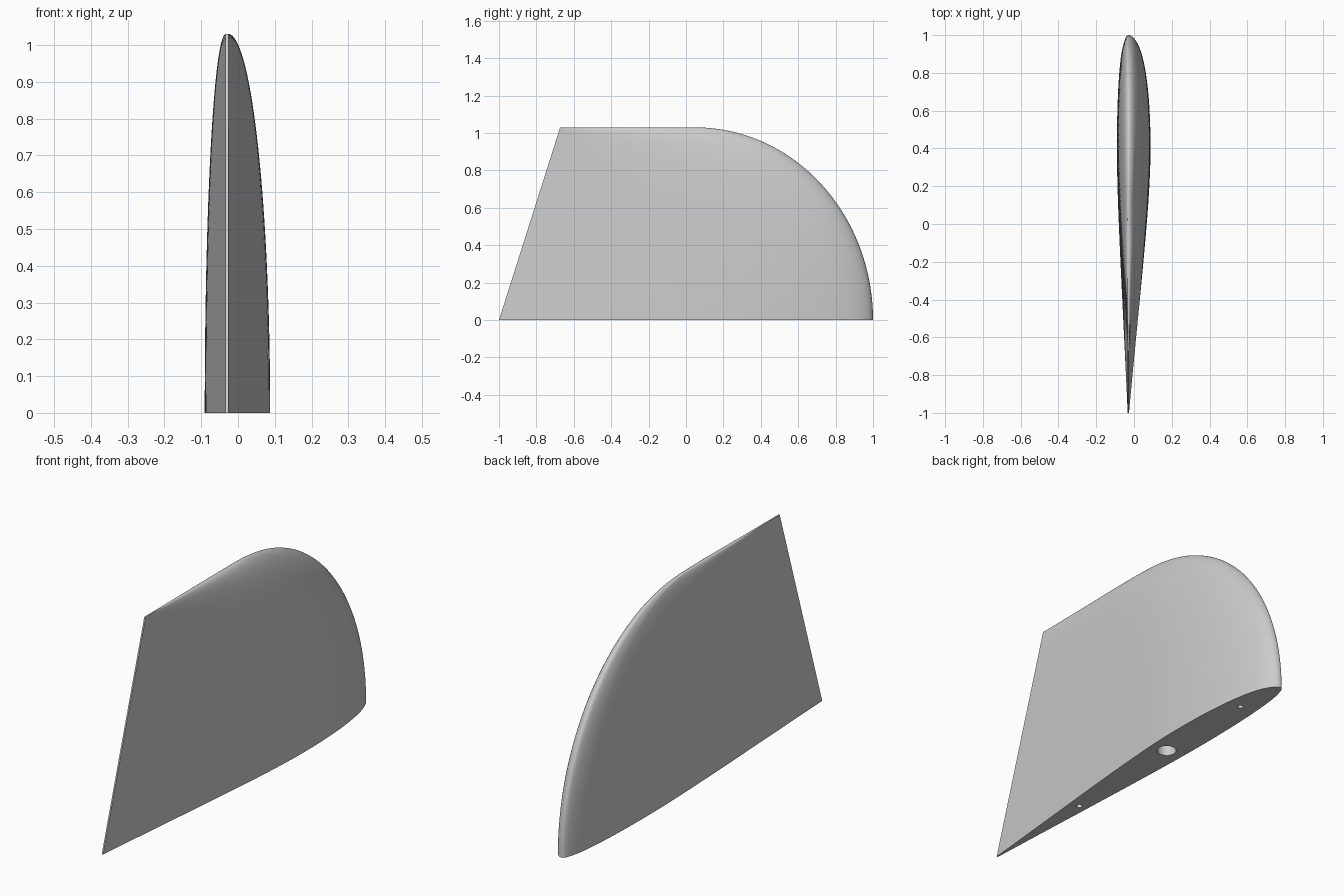
import bpy
import bmesh
import math

old = bpy.data.objects.get("Cube")
if old:
    bpy.data.objects.remove(old, do_unlink=True)

HEIGHT = 1.03
CHORD_X = -0.03       # plane of the leading and trailing edges
BULGE = {1: 0.114, -1: 0.057}
EDGE = 0.0035         # half thickness of the blunt trailing edge
ROWS, COLS = 48, 48

grey = bpy.data.materials.new("light grey")
grey.use_nodes = True
colour = (0.6, 0.6, 0.6, 1)
grey.diffuse_color = colour
grey.node_tree.nodes["Principled BSDF"].inputs["Base Color"].default_value = colour


def foil(s):
    """Relative half thickness at chord fraction s, 0 at the nose."""
    if s > 0.3:
        s += 0.5 * (s - 0.3) * (1 - s)
    return 10 * (0.2969 * math.sqrt(s) - 0.126 * s - 0.3516 * s**2
                 + 0.2843 * s**3 - 0.1036 * s**4) * 2 / 2


def section(angle):
    """Closed outline of the fin at one height."""
    z = HEIGHT * math.sin(angle)
    taper = math.cos(angle)
    nose = 0.05 + 0.95 * taper
    tail = -1 + 0.327 * z / HEIGHT
    points = []
    for side in (1, -1):
        steps = range(COLS, -1, -1) if side == 1 else range(1, COLS + 1)
        for i in steps:
            s = 1 - math.cos(i / COLS * math.pi / 2)
            half = BULGE[side] * taper * foil(s) + EDGE * min(1, s * 20)
            points.append((CHORD_X + side * half, nose + (tail - nose) * s, z))
    return points


# Fin body lofted from sections, closed at root and tip
bm = bmesh.new()
rings = [[bm.verts.new(p) for p in section(r / ROWS * math.pi / 2)]
         for r in range(ROWS + 1)]
for low, high in zip(rings, rings[1:]):
    for i in range(len(low)):
        j = (i + 1) % len(low)
        bm.faces.new((low[i], low[j], high[j], high[i]))
bm.faces.new(rings[0])
bm.faces.new(rings[-1])
bmesh.ops.recalc_face_normals(bm, faces=bm.faces)
mesh = bpy.data.meshes.new("fin")
bm.to_mesh(mesh)
bm.free()
mesh.materials.append(grey)
fin = bpy.data.objects.new("fin", mesh)
bpy.context.collection.objects.link(fin)


def drill(name, x, y, radius, depth):
    """Sink a round blind hole into the flat root."""
    bpy.ops.mesh.primitive_cylinder_add(vertices=40, radius=radius,
                                        depth=depth * 2, location=(x, y, 0))
    cutter = bpy.context.object
    cutter.name = name
    cutter.hide_render = True
    cutter.data.materials.append(grey)
    cut = fin.modifiers.new(name, 'BOOLEAN')
    cut.operation = 'DIFFERENCE'
    cut.solver = 'EXACT'
    cut.object = cutter
    bpy.context.view_layer.objects.active = fin
    bpy.ops.object.modifier_apply(modifier=cut.name)
    bpy.data.objects.remove(cutter, do_unlink=True)


# Shaft hole and two pin holes
drill("shaft_hole", 0, 0.23, 0.043, 0.4)
drill("front_pin_hole", 0, 0.75, 0.013, 0.12)
drill("rear_pin_hole", -0.02, -0.41, 0.013, 0.12)

bpy.ops.object.select_all(action='DESELECT')
fin.select_set(True)
bpy.context.view_layer.objects.active = fin
bpy.ops.object.shade_smooth_by_angle(angle=math.radians(35))
